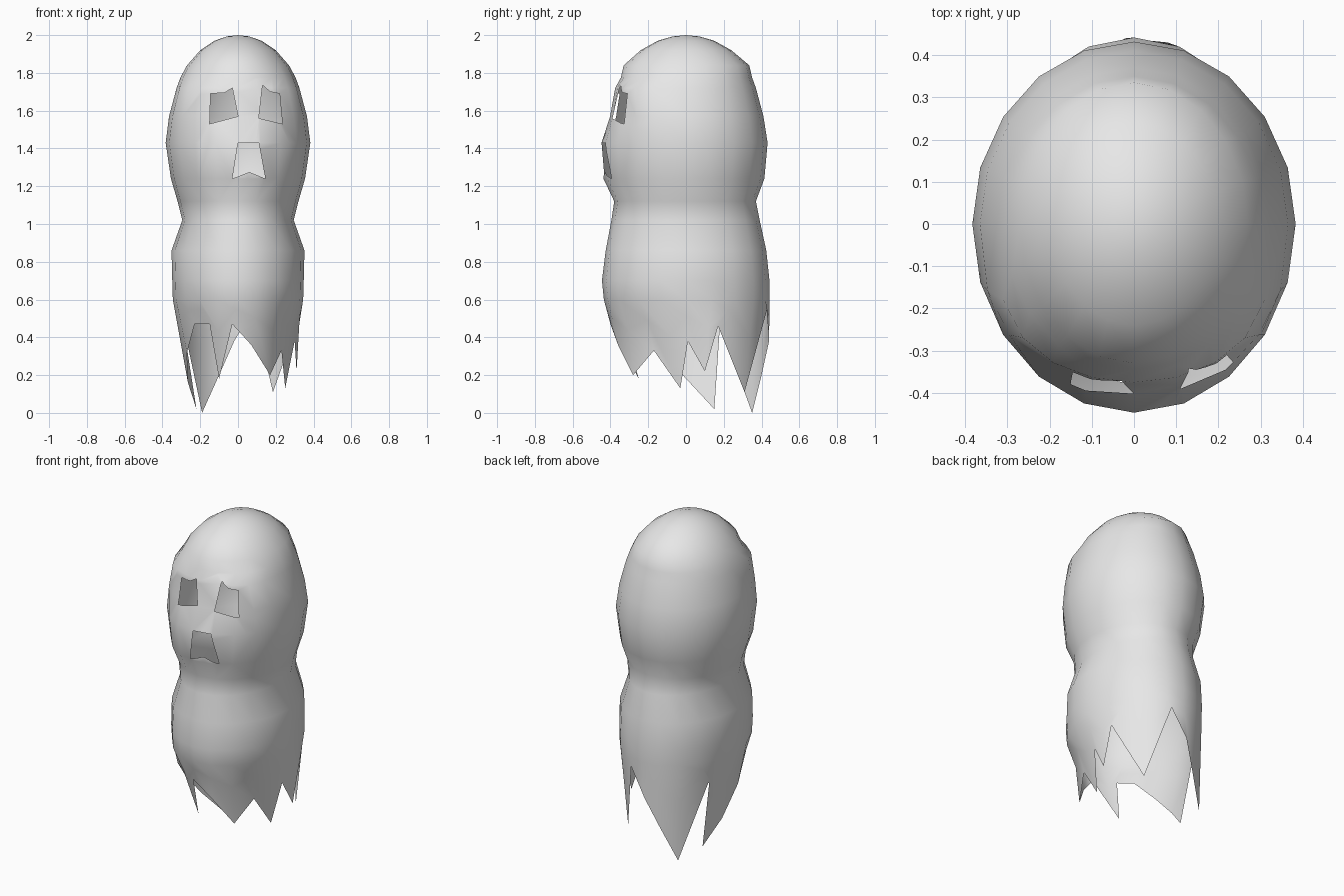
import bpy, bmesh, math
from mathutils import Vector

cube = bpy.data.objects.get("Cube")
if cube:
    bpy.data.objects.remove(cube, do_unlink=True)

SIDES = 20

# Ring profile of the sheet: height, half width, front depth, back depth, front roundness
PROFILE = [
    (1.993, .06, .07, .07, 1), (1.97, .125, .15, .15, 1), (1.92, .2, .24, .24, 1),
    (1.84, .27, .33, .335, 1), (1.775, .305, .345, .35, .9), (1.72, .325, .375, .37, .62),
    (1.57, .365, .402, .41, .8), (1.43, .383, .447, .432, 1),
    (1.24, .355, .437, .415, 1), (1.12, .32, .38, .37, 1), (1.02, .295, .395, .39, 1),
    (.86, .352, .425, .425, 1), (.7, .348, .445, .442, 1), (.6, .345, .435, .442, 1),
]

# Ragged hem, one point for each spoke, counter-clockwise from the left side
HEM = [
    (.3, .01, .38), (.31, .1, .22), (.31, .17, .46), (.185, .31, .11),
    (.08, .43, .55), (-.02, .44, .38), (-.1, .4, .2), (-.19, .35, 0),
    (-.29, .18, .47), (-.22, .15, .02), (-.265, .02, .16), (-.27, -.13, .32),
    (-.23, -.27, .47), (-.15, -.33, .47), (-.1, -.25, .18), (-.03, -.4, .47),
    (.07, -.36, .36), (.17, -.28, .2), (.23, -.17, .33), (.25, -.03, .13),
]

# Face openings as x, z outlines, each starting at its notch
OPENINGS = [
    [(-.07, 1.695), (-.145, 1.69), (-.15, 1.53), (0, 1.57), (-.03, 1.72)],
    [(.17, 1.70), (.13, 1.735), (.11, 1.56), (.235, 1.53), (.22, 1.69)],
    [(.06, 1.275), (.145, 1.24), (.11, 1.43), (0, 1.43), (-.03, 1.24)],
]


def overlaps(face, pts):
    """Tell whether a front face may touch the outline seen from the front."""
    if face.calc_center_median().y > -.1:
        return False
    return all(min(v.co[k] for v in face.verts) < max(p[k] for p in pts)
               and max(v.co[k] for v in face.verts) > min(p[k] for p in pts)
               for k in (0, 2))


def cut_triangle(bm, tri):
    """Cut a triangular opening straight through the front of the sheet."""
    pts = [Vector((x, 0, z)) for x, z in tri]
    center = sum(pts, Vector()) / 3
    faces = [f for f in bm.faces if overlaps(f, pts)]
    for a, b in zip(pts, pts[1:] + pts[:1]):
        normal = (b - a).cross(Vector((0, 1, 0))).normalized()
        if normal.dot(center - a) < 0:
            normal.negate()
        edges = {e for f in faces for e in f.edges}
        verts = {v for f in faces for v in f.verts}
        res = bmesh.ops.bisect_plane(bm, geom=list(verts) + list(edges) + faces,
                                     dist=1e-5, plane_co=a, plane_no=normal)
        found = {g for g in res["geom"] if isinstance(g, bmesh.types.BMFace)}
        found |= {f for f in faces if f.is_valid}
        faces = [f for f in found
                 if normal.dot(f.calc_center_median() - a) > 0]
    bmesh.ops.delete(bm, geom=faces, context="FACES")


# Draped sheet
bm = bmesh.new()
rings = []
for z, half, front, back, roundness in PROFILE:
    ring = []
    for i in range(SIDES):
        t = math.tau * i / SIDES
        s = math.sin(t)
        y = back * s if s > 0 else -front * abs(s) ** roundness
        ring.append(bm.verts.new((half * math.cos(t), y, z)))
    rings.append(ring)

# Folds above the hem, tucked inwards on the front left quarter
folds = []
for i, (v, p) in enumerate(zip(rings[-1], HEM)):
    co = v.co.lerp(Vector(p), .4)
    tuck = .94 if i > SIDES * .8 else 1
    folds.append(bm.verts.new((co.x * tuck, co.y * tuck, co.z)))
rings.append(folds)
rings.append([bm.verts.new(p) for p in HEM])

crown = bm.verts.new((0, 0, 2))
for i in range(SIDES):
    j = (i + 1) % SIDES
    bm.faces.new((crown, rings[0][i], rings[0][j]))
    for upper, lower in zip(rings, rings[1:]):
        bm.faces.new((upper[i], lower[i], lower[j], upper[j]))

# Eyes and mouth
for outline in OPENINGS:
    for p, q in zip(outline[1:], outline[2:]):
        cut_triangle(bm, (outline[0], p, q))

bmesh.ops.recalc_face_normals(bm, faces=bm.faces[:])
for f in bm.faces:
    f.smooth = True
mesh = bpy.data.meshes.new("ghost_sheet")
bm.to_mesh(mesh)
bm.free()

# Cloth colour
mat = bpy.data.materials.new("pale_grey_cloth")
mat.use_nodes = True
color = (.8, .8, .8, 1)
mat.diffuse_color = color
mat.node_tree.nodes["Principled BSDF"].inputs["Base Color"].default_value = color
mesh.materials.append(mat)

sheet = bpy.data.objects.new("ghost_sheet", mesh)
bpy.context.collection.objects.link(sheet)
